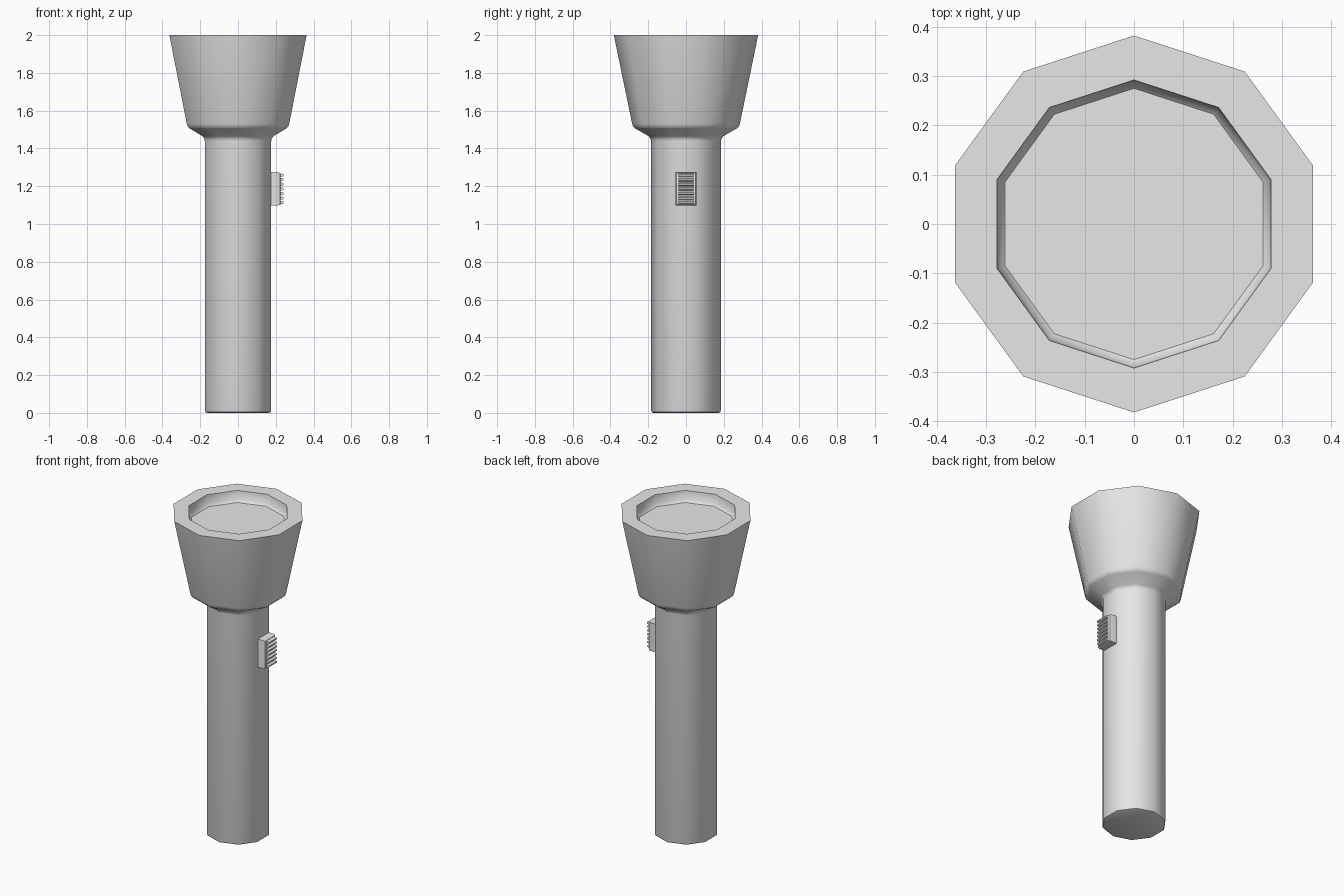
import bpy, bmesh, math

if "Cube" in bpy.data.objects:
    bpy.data.objects.remove(bpy.data.objects["Cube"])

SIDES = 10

grey = bpy.data.materials.new("plain grey")
grey.diffuse_color = (0.8, 0.8, 0.8, 1)
grey.use_nodes = True
grey.node_tree.nodes["Principled BSDF"].inputs["Base Color"].default_value = grey.diffuse_color


def finish(name, bm, angle):
    bmesh.ops.recalc_face_normals(bm, faces=bm.faces)
    me = bpy.data.meshes.new(name)
    bm.to_mesh(me)
    bm.free()
    me.materials.append(grey)
    ob = bpy.data.objects.new(name, me)
    bpy.context.collection.objects.link(ob)
    bpy.ops.object.select_all(action='DESELECT')
    ob.select_set(True)
    bpy.context.view_layer.objects.active = ob
    bpy.ops.object.shade_smooth_by_angle(angle=math.radians(angle))
    return ob


# Torch shell: ten-sided lathe from the tail cap to the recessed lens
profile = [(0.172, 0.0), (0.181, 0.004), (0.185, 0.014), (0.185, 1.44),
           (0.188, 1.452), (0.196, 1.464), (0.268, 1.505), (0.279, 1.515),
           (0.285, 1.53), (0.382, 2.0), (0.292, 2.0), (0.288, 1.945),
           (0.275, 1.932)]
bm = bmesh.new()
rings = []
for r, z in profile:
    ring = []
    for i in range(SIDES):
        a = math.pi / 2 + 2 * math.pi * i / SIDES
        ring.append(bm.verts.new((r * math.cos(a), r * math.sin(a), z)))
    rings.append(ring)
for lo, hi in zip(rings, rings[1:]):
    for i in range(SIDES):
        j = (i + 1) % SIDES
        bm.faces.new((lo[i], lo[j], hi[j], hi[i]))
bm.faces.new(rings[0])
bm.faces.new(rings[-1])
finish("torch_body", bm, 42)


# Switch: rounded block on the right-hand flat
def block(x0, x1, hy, z0, z1):
    bm = bmesh.new()
    bmesh.ops.create_cube(bm, size=1)
    for v in bm.verts:
        v.co = (x0 if v.co.x < 0 else x1, math.copysign(hy, v.co.y),
                z0 if v.co.z < 0 else z1)
    return bm


bm = block(0.165, 0.226, 0.055, 1.098, 1.274)
outer = [e for e in bm.edges if all(v.co.x > 0.2 for v in e.verts)]
bmesh.ops.bevel(bm, geom=outer, offset=0.014, segments=2, profile=0.5,
                affect='EDGES')
finish("switch_block", bm, 40)

# Grip ribs across the switch face
RIBS = 7
bm = bmesh.new()
for k in range(RIBS):
    z = 1.113 + (1.259 - 1.113) * k / (RIBS - 1)
    section = [(0.222, -0.009), (0.234, -0.008), (0.241, -0.004),
               (0.241, 0.004), (0.234, 0.008), (0.222, 0.009)]
    ends = [[bm.verts.new((x, y, z + dz)) for x, dz in section]
            for y in (-0.039, 0.039)]
    n = len(section)
    for i in range(n):
        j = (i + 1) % n
        bm.faces.new((ends[0][i], ends[0][j], ends[1][j], ends[1][i]))
    bm.faces.new(ends[0])
    bm.faces.new(ends[1])
finish("switch_ribs", bm, 50)
